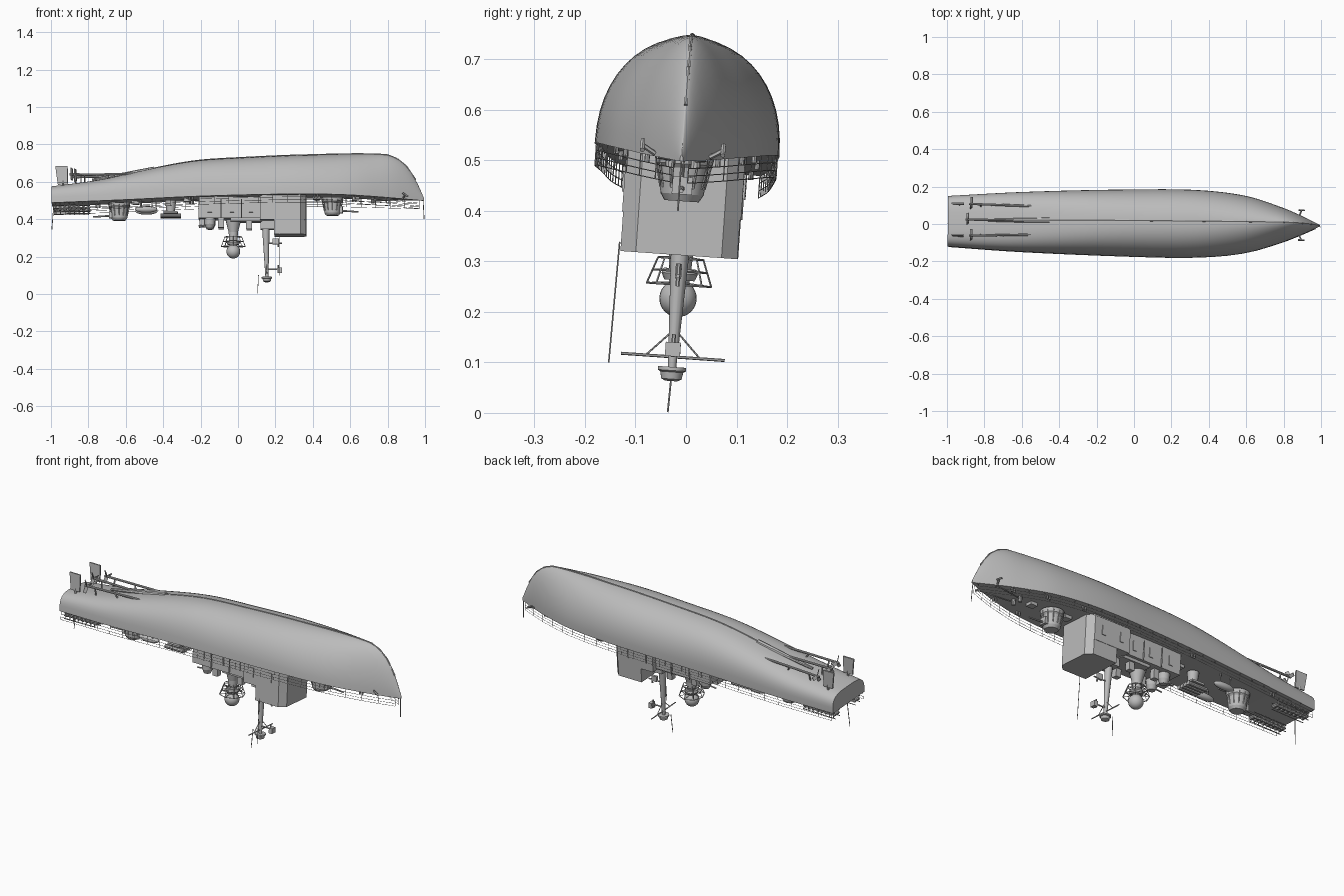
import bpy, bmesh, math
from mathutils import Matrix, Vector

cube = bpy.data.objects.get("Cube")
if cube:
    bpy.data.objects.remove(cube)

grey = bpy.data.materials.new("naval grey")
grey.use_nodes = True
grey.diffuse_color = (0.5, 0.5, 0.5, 1)
grey.node_tree.nodes["Principled BSDF"].inputs["Base Color"].default_value = grey.diffuse_color

# The capsized ship lies slightly rolled and yawed
LIE = (Matrix.Translation((0, 0.003, 0.5)) @ Matrix.Rotation(math.radians(-0.7), 4, 'Z')
       @ Matrix.Rotation(math.radians(-4), 4, 'X') @ Matrix.Translation((0, 0, -0.5)))


def finish(name, bm):
    bmesh.ops.recalc_face_normals(bm, faces=bm.faces)
    for f in bm.faces:
        f.smooth = True
    for e in bm.edges:
        e.smooth = len(e.link_faces) == 2 and e.calc_face_angle(0) < 0.6
    bm.transform(LIE)
    mesh = bpy.data.meshes.new(name)
    bm.to_mesh(mesh)
    bm.free()
    mesh.materials.append(grey)
    obj = bpy.data.objects.new(name, mesh)
    bpy.context.collection.objects.link(obj)
    return obj


def rod(bm, a, b, r, r2=None, seg=6):
    a, b = Vector(a), Vector(b)
    d = b - a
    m = Matrix.Translation((a + b) / 2) @ d.to_track_quat('Z', 'Y').to_matrix().to_4x4()
    bmesh.ops.create_cone(bm, cap_ends=True, segments=seg, radius1=r,
                          radius2=r if r2 is None else r2, depth=d.length, matrix=m)


def box(bm, x, y, z, sx, sy, sz):
    m = Matrix.Translation((x, y, z)) @ Matrix.Diagonal((sx, sy, sz, 1))
    return bmesh.ops.create_cube(bm, size=1, matrix=m)["verts"]


def ball(bm, x, y, z, rx, ry, rz):
    m = Matrix.Translation((x, y, z)) @ Matrix.Diagonal((rx, ry, rz, 1))
    bmesh.ops.create_uvsphere(bm, u_segments=24, v_segments=14, radius=1, matrix=m)


def lathe(bm, x, y, profile, seg=24):
    for (r1, z1), (r2, z2) in zip(profile, profile[1:]):
        rod(bm, (x, y, z1), (x, y, z2), r1, r2, seg)


def prism(bm, outline, z0, z1):
    face = bm.faces.new([bm.verts.new((x, y, z0)) for x, y in outline])
    top = bmesh.ops.extrude_face_region(bm, geom=[face])["geom"]
    bmesh.ops.translate(bm, vec=(0, 0, z1 - z0),
                        verts=[v for v in top if isinstance(v, bmesh.types.BMVert)])


def ease(table, x):
    """Smooth curve through (x, value) points."""
    for i in range(len(table) - 1):
        (x0, v0), (x1, v1) = table[i], table[i + 1]
        if x <= x1:
            xa, va = table[max(i - 1, 0)]
            xb, vb = table[min(i + 2, len(table) - 1)]
            m0 = (v1 - va) / (x1 - xa) * (x1 - x0)
            m1 = (vb - v0) / (xb - x0) * (x1 - x0)
            t = (x - x0) / (x1 - x0)
            return ((2*t**3 - 3*t*t + 1)*v0 + (t**3 - 2*t*t + t)*m0
                    + (3*t*t - 2*t**3)*v1 + (t**3 - t*t)*m1)
    return table[-1][1]


# Hull lines along the length: keel height, deck height, half beam, roundness
KEEL = [(-1, .572), (-.75, .607), (-.55, .65), (-.35, .692), (-.2, .715), (0, .728), (.35, .743),
        (.78, .746), (.86, .718), (.92, .66), (.965, .58), (1, .5)]
DECK = [(-1, .478), (-.6, .493), (-.2, .511), (.3, .522), (.6, .519), (1, .498)]
BEAM = [(-1, .135), (-.6, .16), (0, .18), (.35, .18), (.6, .152), (.8, .09), (.9, .048), (1, .001)]
ROUND = [(-1, .55), (-.6, .68), (0, .88), (.4, .95), (.8, 1.25), (1, 1.5)]

bm = bmesh.new()
rings = []
for i in range(61):
    x = -0.995 + 1.99 * i / 60
    k, d, b, p = (ease(t, x) for t in (KEEL, DECK, BEAM, ROUND))
    ring = []
    for j in range(25):
        a = math.pi * j / 24
        c, s = math.cos(a), max(math.sin(a), 0)
        ring.append(bm.verts.new((x, math.copysign(abs(c) ** p * b, c), d + (k - d) * s ** min(p, 1))))
    rings.append(ring)
for r, q in zip(rings, rings[1:]):
    for j in range(25):
        bm.faces.new((r[j], r[(j + 1) % 25], q[(j + 1) % 25], q[j]))
bm.faces.new(rings[0])
bm.faces.new(rings[-1])
finish("hull", bm)

# Keel strip and skeg
bm = bmesh.new()
for i in range(30):
    x = -.55 + i * .05
    rod(bm, (x, 0, ease(KEEL, x)), (x + .05, 0, ease(KEEL, x + .05)), .004)
rod(bm, (-.78, 0, .61), (-.45, 0, .665), .007, .016, 8)
finish("keel_and_skeg", bm)

# Rudders, shafts and propellers
bm = bmesh.new()
for y in (-.085, .085):
    for v in box(bm, -.943, y, .633, .066, .008, .09):
        if v.co.x < -.95 and v.co.z < .6:
            v.co.x += .012
    rod(bm, (-.935, y, .56), (-.935, y, .6), .006)
finish("rudders", bm)
bm = bmesh.new()
for y, x, z in ((-.085, -.87, .63), (.085, -.87, .63), (0, -.89, .64)):
    rod(bm, (x - .012, y, z), (-.55, y * .9, .638), .006, seg=10)
    rod(bm, (x + .05, y, z), (x + .05, y * .85, .58), .004)
    rod(bm, (-.7, y, .634), (-.68, y * .85, .6), .004)
    for k in range(3):
        a = k * math.tau / 3 + .5
        m = (Matrix.Translation((x, y, z)) @ Matrix.Rotation(a, 4, 'X') @ Matrix.Translation((0, 0, .02))
             @ Matrix.Rotation(.6, 4, 'Z') @ Matrix.Diagonal((.004, .018, .032, 1)))
        bmesh.ops.create_cube(bm, size=1, matrix=m)
finish("shafts_and_propellers", bm)

# Deck railings, flagstaffs and whip aerials
bm = bmesh.new()
stations = [-.985 + i * .0782 for i in range(26)]
for side in (-1, 1):
    last = None
    for x in stations:
        foot = Vector((x, side * (ease(BEAM, x) * .98), ease(DECK, x)))
        posts = [foot + Vector((0, 0, -h)) for h in (.015, .03, .044)]
        rod(bm, foot, posts[2], .0012, seg=4)
        if last:
            for a, b in zip(last, posts):
                rod(bm, a, b, .001, seg=4)
        last = posts
finish("railings", bm)
bm = bmesh.new()
rod(bm, (.99, 0, .5), (.995, 0, .4), .002)
rod(bm, (-.985, 0, .48), (-.995, 0, .345), .002)
rod(bm, (.11, 0, .1), (.105, -.003, 0), .0018)
rod(bm, (.225, -.12, .33), (.225, -.125, .09), .0015)
finish("staffs_and_aerials", bm)

# Deckhouse and bridge with chamfered front corners
bm = bmesh.new()
prism(bm, [(-.21, -.092), (.13, -.092), (.13, .092), (-.21, .092)], .4, .515)
prism(bm, [(-.04, -.075), (.13, -.075), (.13, .075), (-.04, .075)], .385, .402)
prism(bm, [(.12, -.118), (.335, -.118), (.365, -.085), (.365, .085), (.335, .118), (.12, .118)], .39, .525)
prism(bm, [(.195, -.116), (.335, -.116), (.365, -.085), (.365, .085), (.335, .116), (.195, .116)], .312, .392)
prism(bm, [(.12, -.045), (.2, -.045), (.2, .045), (.12, .045)], .345, .392)
finish("deckhouse", bm)
bm = bmesh.new()
for side in (-1, 1):
    for x in (-.15, -.03, .07):
        box(bm, x, side * .093, .455, .022, .006, .05)
    for x in (.17, .28):
        box(bm, x, side * .119, .455, .022, .006, .05)
    for x in (-.09, .02):
        rod(bm, (x, side * .1, .4), (x, side * .1, .5), .003)
finish("doors_and_ladders", bm)

# Gun turrets, fore and aft
for name, x, z, way in (("forward_gun", .505, .515, 1), ("aft_gun", -.635, .488, -1)):
    bm = bmesh.new()
    lathe(bm, x, 0, [(.058, z), (.056, z - .022), (.049, z - .03), (.043, z - .082), (.034, z - .096)])
    box(bm, x + way * .03, 0, z - .065, .05, .04, .035)
    rod(bm, (x, 0, z - .068), (x + way * .14, 0, z - .076), .006, .004, 8)
    for k in range(12):
        a = k * math.tau / 12
        rod(bm, (x + .057 * math.cos(a), .057 * math.sin(a), z - .01),
            (x + .044 * math.cos(a), .044 * math.sin(a), z - .07), .002, seg=4)
    finish(name, bm)

# Fire director tower with caged platform and round radome
bm = bmesh.new()
lathe(bm, -.025, 0, [(.042, .395), (.025, .33), (.02, .25)], 16)
lathe(bm, -.025, 0, [(.032, .285), (.036, .275), (.03, .262)], 16)
ball(bm, -.025, 0, .226, .037, .037, .037)
finish("radome_tower", bm)
bm = bmesh.new()
for z, r in ((.305, .045), (.28, .054), (.253, .064)):
    for k in range(8):
        a, b = k * math.tau / 8, (k + 1) * math.tau / 8
        p = (-.025 + r * math.cos(a), r * math.sin(a), z)
        rod(bm, p, (-.025 + r * math.cos(b), r * math.sin(b), z), .002)
        rod(bm, p, (-.025, 0, z + .005), .0015, seg=4)
for k in range(8):
    a = k * math.tau / 8
    rod(bm, (-.025 + .045 * math.cos(a), .045 * math.sin(a), .305),
        (-.025 + .064 * math.cos(a), .064 * math.sin(a), .253), .0018, seg=4)
finish("tower_platform", bm)

# Mast with yards, braces and dish
bm = bmesh.new()
rod(bm, (.148, 0, .395), (.155, 0, .085), .022, .008, 12)
lathe(bm, .155, 0, [(.028, .09), (.028, .083), (.023, .08), (.02, .066), (.012, .062)])
rod(bm, (.155, -.103, .11), (.155, .103, .11), .003)
for side in (-1, 1):
    rod(bm, (.155, side * .052, .112), (.155, 0, .165), .0018)
for z in (.27, .13):
    rod(bm, (.15, 0, z), (.235, 0, z), .004)
    rod(bm, (.215, 0, z - .02), (.215, 0, z + .025), .004)
box(bm, .2, 0, .28, .03, .012, .03)
box(bm, .225, 0, .125, .02, .03, .028)
finish("mast", bm)

# Midship guns and lockers on the deckhouse
bm = bmesh.new()
for side in (-1, 1):
    lathe(bm, -.15, side * .045, [(.03, .402), (.028, .37), (.018, .347)], 12)
    rod(bm, (-.15, side * .045, .365), (-.21, side * .045, .36), .004)
    box(bm, -.09, side * .05, .375, .03, .03, .05)
    box(bm, .06, side * .05, .365, .03, .03, .045)
box(bm, -.18, 0, .385, .05, .05, .035)
finish("midship_guns", bm)

# Torpedo tubes and ship's boats
bm = bmesh.new()
lathe(bm, -.36, 0, [(.03, .5), (.022, .435)], 12)
box(bm, -.36, 0, .435, .075, .09, .01)
for y in (-.035, -.012, .012, .035):
    rod(bm, (-.415, y, .416), (-.305, y, .416), .011, seg=10)
finish("torpedo_tubes", bm)
bm = bmesh.new()
for side in (-1, 1):
    ball(bm, -.49, side * .075, .447, .06, .02, .018)
    for x in (-.52, -.46):
        rod(bm, (x, side * .085, .5), (x, side * .085, .45), .003)
finish("boats", bm)

# Stern racks loaded with drums
bm = bmesh.new()
for side in (-1, 1):
    for y in (.065, .105):
        for z in (.432, .448, .464):
            rod(bm, (-.985, side * y, z), (-.79, side * y, z + .004), .0025, seg=4)
    for i in range(8):
        x = -.975 + i * .025
        rod(bm, (x, side * .068, .452), (x, side * .102, .452), .011, seg=10)
        rod(bm, (x, side * .105, .43), (x, side * .105, .485), .002, seg=4)
finish("stern_racks", bm)

# Anchors, windlass, bollards and hatches
bm = bmesh.new()
for side in (-1, 1):
    rod(bm, (.885, side * .055, .51), (.895, side * .08, .525), .005)
    rod(bm, (.88, side * .08, .535), (.91, side * .08, .515), .005)
    rod(bm, (.72, side * .025, .515), (.72, side * .025, .485), .01, seg=10)
    rod(bm, (.72, side * .025, .5), (.88, side * .05, .503), .003)
    for x in (-.75, -.25, .42, .62, .8):
        y = side * ease(BEAM, x) * .78
        for dx in (-.008, .008):
            rod(bm, (x + dx, y, ease(DECK, x)), (x + dx, y, ease(DECK, x) - .018), .005, seg=8)
for x in (-.55, -.27, .42, .63):
    box(bm, x, 0, ease(DECK, x) - .006, .04, .04, .02)
finish("deck_fittings", bm)
